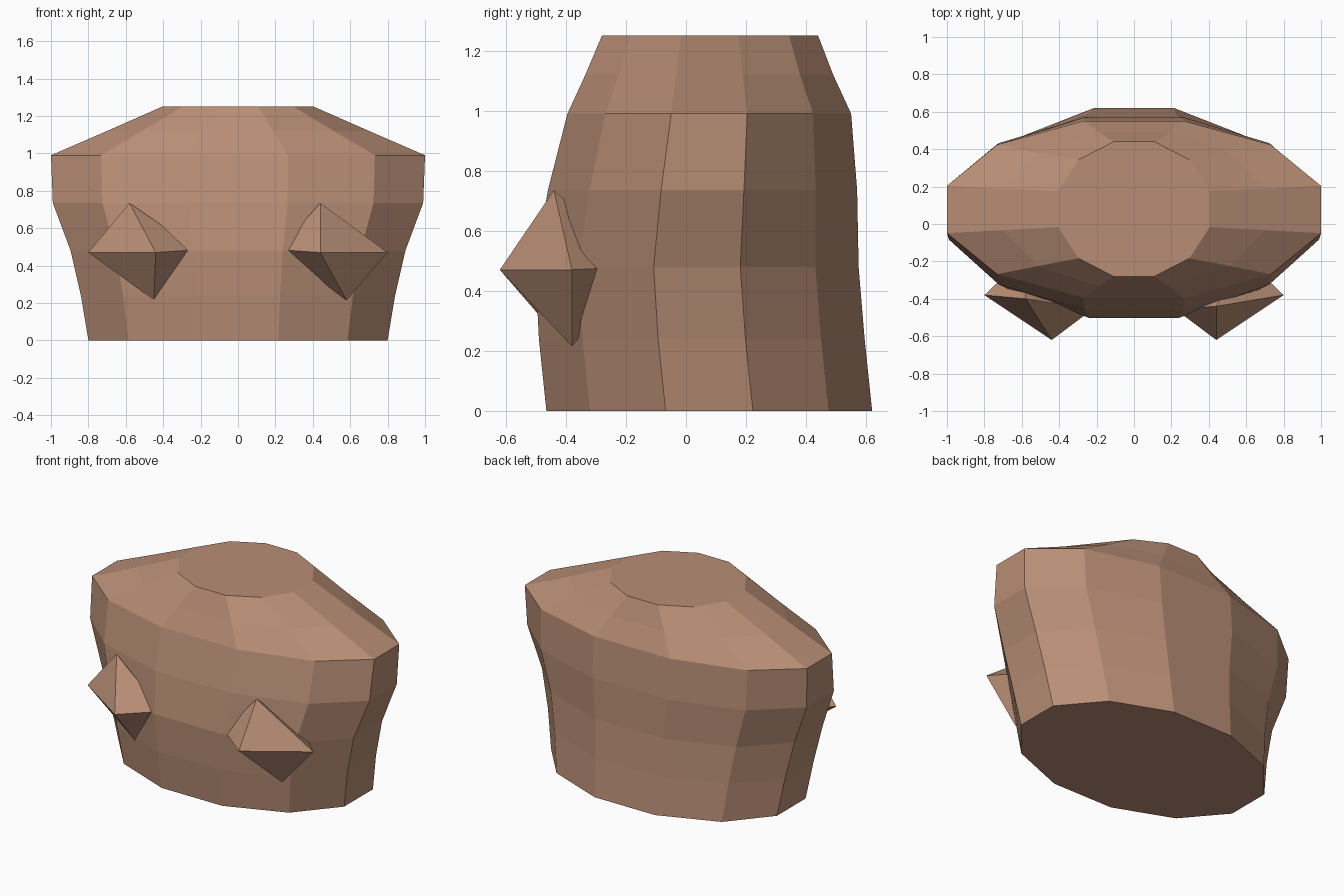
import bpy, bmesh, math

if "Cube" in bpy.data.objects:
    bpy.data.objects.remove(bpy.data.objects["Cube"])

skin = bpy.data.materials.new("warm_brown")
skin.diffuse_color = (0.48, 0.27, 0.18, 1)
skin.use_nodes = True
skin.node_tree.nodes["Principled BSDF"].inputs["Base Color"].default_value = skin.diffuse_color


def finish(bm, name):
    bmesh.ops.recalc_face_normals(bm, faces=bm.faces)
    me = bpy.data.meshes.new(name)
    bm.to_mesh(me)
    bm.free()
    me.materials.append(skin)
    ob = bpy.data.objects.new(name, me)
    bpy.context.collection.objects.link(ob)
    return ob


# Torso: stacked twelve-sided rings (z, half width, front y, back y)
RINGS = [
    (0.00, 0.80, -0.465, 0.62),
    (0.24, 0.84, -0.490, 0.595),
    (0.48, 0.895, -0.502, 0.575),
    (0.735, 0.99, -0.460, 0.570),
    (0.99, 1.00, -0.395, 0.55),
    (1.12, 0.70, -0.335, 0.49),
    (1.25, 0.405, -0.28, 0.44),
]
N = 12
bm = bmesh.new()
rows = []
for z, half, front, back in RINGS:
    k = 1 / math.cos(math.pi / N)
    mid, depth = (front + back) / 2, (back - front) / 2
    angles = [(i + 0.5) * 2 * math.pi / N for i in range(N)]
    rows.append([bm.verts.new((half * k * math.cos(a), mid + depth * k * math.sin(a), z))
                 for a in angles])
for low, high in zip(rows, rows[1:]):
    for i in range(N):
        j = (i + 1) % N
        bm.faces.new((low[i], low[j], high[j], high[i]))
bm.faces.new(rows[0])
bm.faces.new(rows[-1])
finish(bm, "torso")


# Chest points: tilted eight-sided double pyramids set into the front
def chest_point(name, side, top, bottom):
    bm = bmesh.new()
    belt = [(0.80, -0.38, 0.47), (0.44, -0.62, 0.47), (0.22, -0.455, 0.485), (0.58, -0.17, 0.48)]
    ring = [bm.verts.new((side * x, y, z)) for x, y, z in belt]
    for tip in (bm.verts.new(top), bm.verts.new(bottom)):
        for i in range(4):
            bm.faces.new((ring[i], ring[(i + 1) % 4], tip))
    finish(bm, name)


chest_point("right_chest_point", 1, (0.44, -0.44, 0.735), (0.58, -0.38, 0.215))
chest_point("left_chest_point", -1, (-0.58, -0.40, 0.735), (-0.45, -0.40, 0.215))
